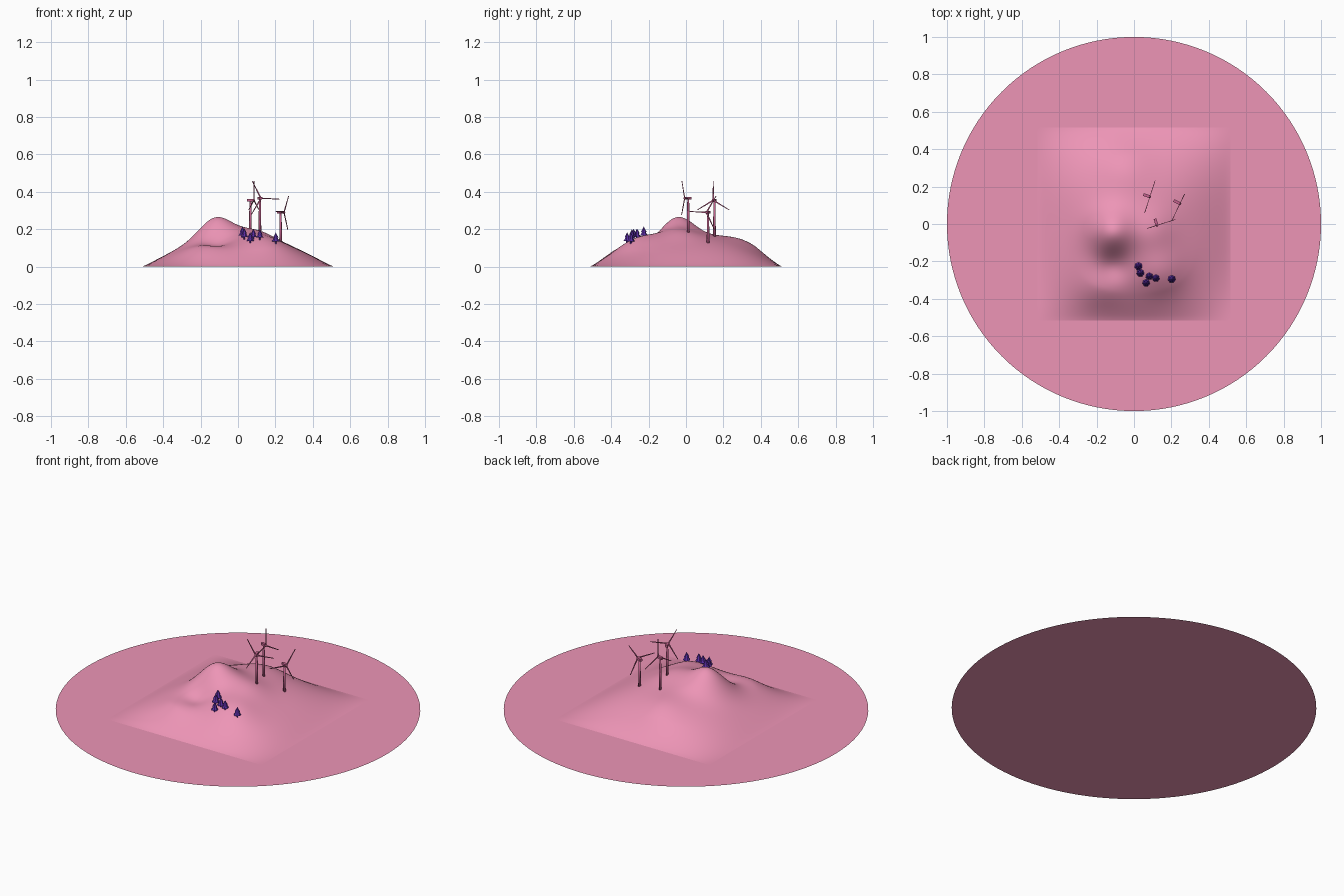
import bpy, bmesh, math
from mathutils import Vector, Matrix

if "Cube" in bpy.data.objects:
    bpy.data.objects.remove(bpy.data.objects["Cube"])


def material(name, rgb):
    m = bpy.data.materials.new(name)
    m.diffuse_color = (*rgb, 1)
    m.use_nodes = True
    m.node_tree.nodes["Principled BSDF"].inputs["Base Color"].default_value = m.diffuse_color
    return m


PINK = material("pink_ground", (0.85, 0.30, 0.47))
ROSE = material("rose_turbine", (0.55, 0.12, 0.27))
PURPLE = material("purple_tree", (0.10, 0.025, 0.36))


def finish(bm, name, mat, smooth=False):
    bmesh.ops.recalc_face_normals(bm, faces=bm.faces)
    me = bpy.data.meshes.new(name)
    bm.to_mesh(me)
    bm.free()
    me.materials.append(mat)
    for p in me.polygons:
        p.use_smooth = smooth
    ob = bpy.data.objects.new(name, me)
    bpy.context.collection.objects.link(ob)
    return ob


def cone(bm, r1, r2, z0, z1, sides, at=(0, 0, 0)):
    mat = Matrix.Translation(Vector(at) + Vector((0, 0, (z0 + z1) / 2)))
    bmesh.ops.create_cone(bm, cap_ends=True, segments=sides, radius1=r1,
                          radius2=r2, depth=z1 - z0, matrix=mat)


# Hill height: broad rounded-square mound plus peaks and hollows
BUMPS = [(-0.12, -0.04, 0.105, 0.085), (0.10, -0.04, 0.03, 0.08),
         (-0.05, 0.32, 0.028, 0.10), (0.15, -0.26, 0.033, 0.09),
         (-0.11, -0.22, -0.035, 0.06), (-0.20, -0.37, 0.025, 0.09)]
HALF = 0.515


def height(x, y):
    ex = max(0, 1 - abs(x / HALF) ** 2) ** 1.2
    ey = max(0, 1 - abs(y / HALF) ** 2.5) ** 1.2
    h = 0.17 * ex * ey
    for cx, cy, a, s in BUMPS:
        g = math.exp(-((x - cx) ** 2 + (y - cy) ** 2) / (2 * s * s) * 1.0)
        h += a * g * min(1, 2 * ex * ey)
    return max(0, h)


# Flat round ground
bm = bmesh.new()
bmesh.ops.create_circle(bm, cap_ends=True, segments=128, radius=1)
finish(bm, "ground_disc", PINK)

# Hill
bm = bmesh.new()
bmesh.ops.create_grid(bm, x_segments=80, y_segments=80, size=HALF)
for v in bm.verts:
    v.co.z = height(v.co.x, v.co.y)
hill = finish(bm, "hill", PINK, True)

# Wind turbines: x, y, hub height, rotor direction, first blade angle
TURBINES = [(0.066, 0.152, 0.355, (0.31, 0.95), 90),
            (0.117, 0.012, 0.365, (0.95, 0.30), -2),
            (0.228, 0.118, 0.290, (0.43, 0.90), 57)]
for i, (x, y, hub, t, ang) in enumerate(TURBINES, 1):
    t = Vector((*t, 0)).normalized()
    axis = Vector((t.y, -t.x, 0))
    up = Vector((0, 0, 1))
    frame = Matrix((t, axis, up)).transposed().to_4x4()
    frame.translation = (x, y, hub)

    bm = bmesh.new()
    cone(bm, 0.008, 0.005, height(x, y) - 0.01, hub, 12, (x, y, 0))
    finish(bm, f"tower_{i}", ROSE, True)

    # Nacelle box and hub
    bm = bmesh.new()
    bmesh.ops.create_cube(bm, size=1, matrix=frame @ Matrix.Diagonal((0.015, 0.034, 0.014, 1)))
    bmesh.ops.create_uvsphere(bm, u_segments=10, v_segments=6, radius=0.007,
                              matrix=frame @ Matrix.Translation((0, 0.02, 0)))
    finish(bm, f"nacelle_{i}", ROSE)

    # Three thin tapered blades
    bm = bmesh.new()
    for k in range(3):
        place = (frame @ Matrix.Translation((0, 0.02, 0))
                 @ Matrix.Rotation(-math.radians(ang + 120 * k), 4, 'Y')
                 @ Matrix.Translation((0.052, 0, 0)))
        geo = bmesh.ops.create_cube(bm, size=1)
        for v in geo["verts"]:
            w = 0.008 if v.co.x < 0 else 0.003
            v.co = place @ Vector((v.co.x * 0.104, v.co.y * 0.003, v.co.z * w))
    finish(bm, f"blades_{i}", ROSE)

# Conifers: trunk and two stacked cones
TREES = [(0.024, -0.226, 1.0), (0.034, -0.262, 1.0), (0.065, -0.315, 0.95),
         (0.082, -0.28, 0.95), (0.117, -0.29, 0.95), (0.202, -0.295, 1.0)]
for i, (x, y, s) in enumerate(TREES, 1):
    at = (x, y, height(x, y))
    bm = bmesh.new()
    cone(bm, 0.005 * s, 0.005 * s, -0.01, 0.016 * s, 6, at)
    cone(bm, 0.021 * s, 0.006 * s, 0.011 * s, 0.036 * s, 7, at)
    cone(bm, 0.015 * s, 0, 0.030 * s, 0.058 * s, 7, at)
    finish(bm, f"tree_{i}", PURPLE)
